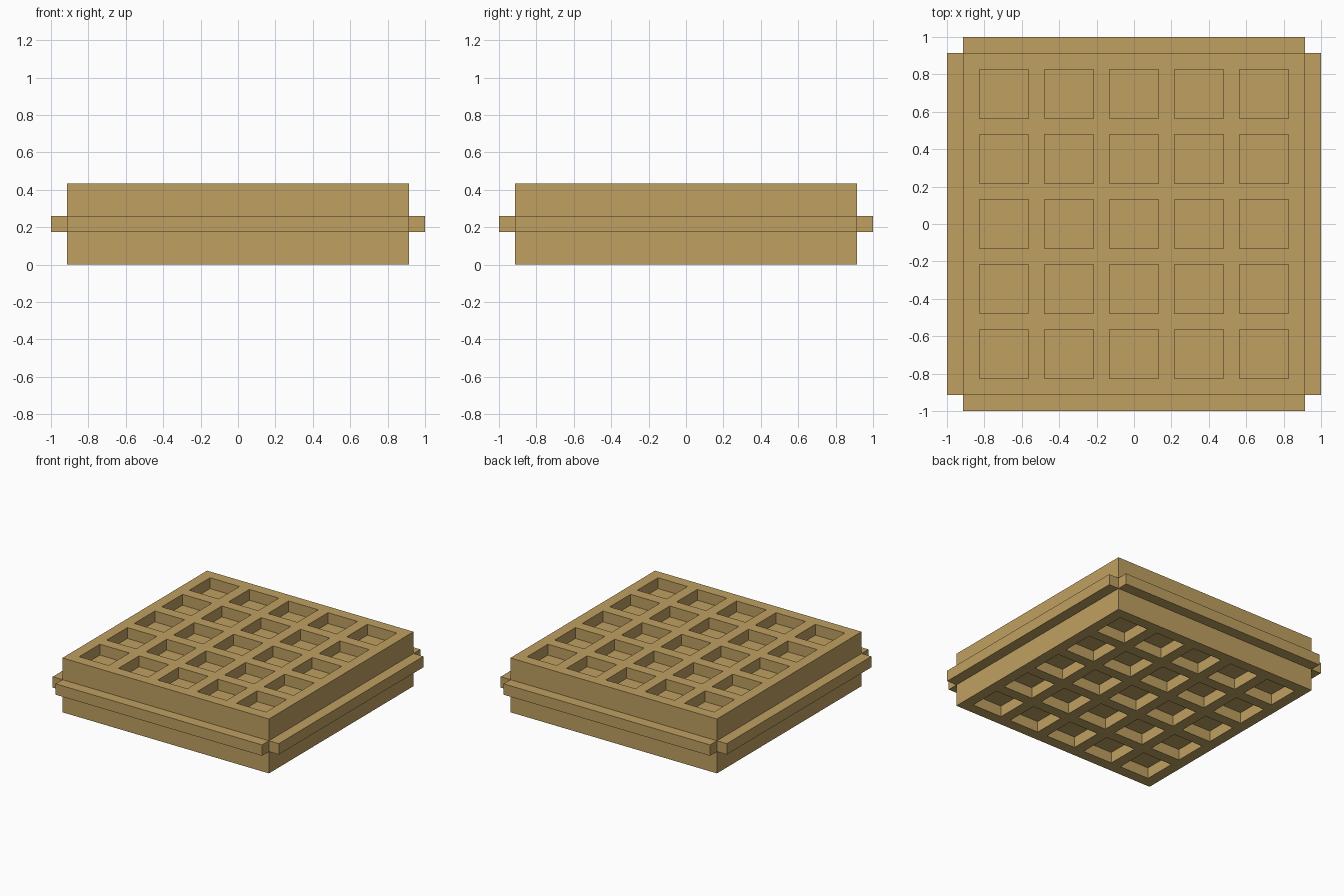
import bpy, bmesh, math
from mathutils import Matrix, Vector

cube = bpy.data.objects.get("Cube")
if cube:
    bpy.data.objects.remove(cube, do_unlink=True)

U = 2 / 23            # module: one rib width
HALF = 10.5 * U       # half width of the slab
HEIGHT = 5 * U
DEPTH = 1 * U         # pocket depth
CELLS = 5             # pockets per side

mat = bpy.data.materials.new("golden_brown")
color = (0.52, 0.35, 0.12, 1)
mat.use_nodes = True
mat.diffuse_color = color
bsdf = mat.node_tree.nodes["Principled BSDF"]
bsdf.inputs["Base Color"].default_value = color
bsdf.inputs["Roughness"].default_value = 0.8


def finish(name, bm):
    bmesh.ops.recalc_face_normals(bm, faces=bm.faces)
    mesh = bpy.data.meshes.new(name)
    bm.to_mesh(mesh)
    bm.free()
    mesh.materials.append(mat)
    obj = bpy.data.objects.new(name, mesh)
    bpy.context.collection.objects.link(obj)
    return obj


# Slab: rib and pocket lines alternate, one unit of rib then three of pocket
lines = [-HALF]
for i in range(2 * CELLS + 1):
    lines.append(lines[-1] + (3 * U if i % 2 else U))
n = len(lines)

bm = bmesh.new()
layers = []
for z in (0, HEIGHT):
    layers.append([[bm.verts.new((x, y, z)) for y in lines] for x in lines])

for grid, direction in zip(layers, (1, -1)):
    pockets = []
    for i in range(n - 1):
        for j in range(n - 1):
            f = bm.faces.new((grid[i][j], grid[i + 1][j],
                              grid[i + 1][j + 1], grid[i][j + 1]))
            if i % 2 and j % 2:
                pockets.append(f)
    # Sink every pocket into the slab
    floors = bmesh.ops.extrude_discrete_faces(bm, faces=pockets)["faces"]
    verts = list({v for f in floors for v in f.verts})
    bmesh.ops.translate(bm, verts=verts, vec=(0, 0, direction * DEPTH))

# Outer walls between the two grids
low, high = layers
for k in range(n - 1):
    for e in (0, n - 1):
        bm.faces.new((low[e][k], low[e][k + 1], high[e][k + 1], high[e][k]))
        bm.faces.new((low[k][e], low[k + 1][e], high[k + 1][e], high[k][e]))

# Merge the flat walls and ribs into clean faces
bmesh.ops.recalc_face_normals(bm, faces=bm.faces)
bmesh.ops.dissolve_limit(bm, angle_limit=math.radians(1),
                         verts=bm.verts, edges=bm.edges)
finish("waffle_slab", bm)

# Seam rim: one strip along each side, leaving the corners open
for k, side in enumerate(("front", "left", "back", "right")):
    bm = bmesh.new()
    bmesh.ops.create_cube(bm, size=1)
    bmesh.ops.scale(bm, verts=bm.verts, vec=(2 * HALF, U, U))
    bmesh.ops.translate(bm, verts=bm.verts,
                        vec=Vector((0, -HALF - U / 2, HEIGHT / 2)))
    bmesh.ops.rotate(bm, verts=bm.verts, cent=(0, 0, 0),
                     matrix=Matrix.Rotation(k * math.pi / 2, 3, "Z"))
    finish("seam_rim_" + side, bm)
